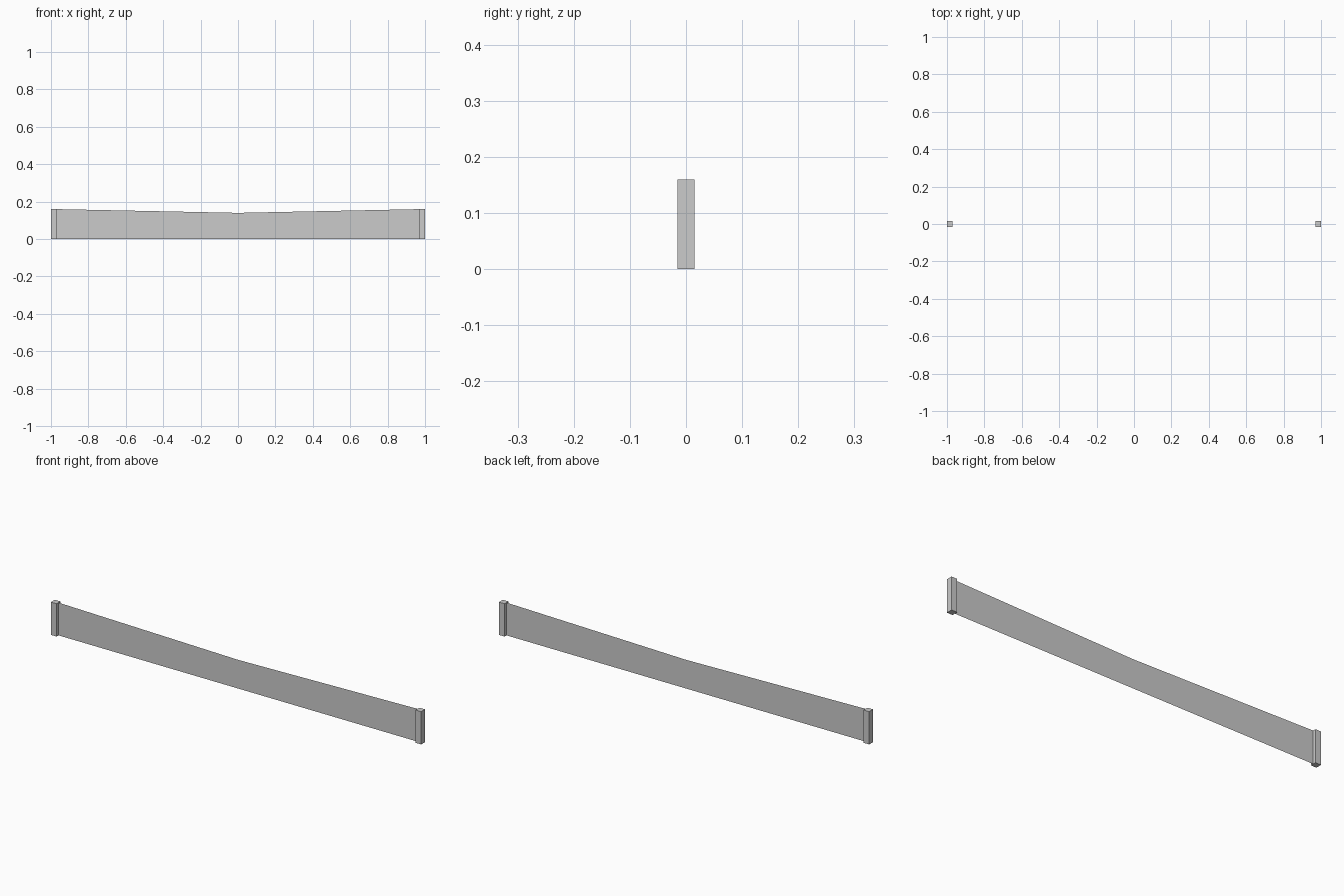
import bpy

if "Cube" in bpy.data.objects:
    bpy.data.objects.remove(bpy.data.objects["Cube"])

HALF, POST, H, MID = 1.0, 0.03, 0.16, 0.14


def add_post(name, x):
    bpy.ops.mesh.primitive_cube_add(size=1, location=(x, 0, H / 2))
    post = bpy.context.object
    post.name = name
    post.scale = (POST, POST, H)
    bpy.ops.object.transform_apply(location=False, rotation=False, scale=True)


# Square end posts
for side, name in ((-1, "left_post"), (1, "right_post")):
    add_post(name, side * (HALF - POST / 2))

# Thin net sheet, sagging to the middle
inner = HALF - POST
profile = [(-inner, H), (0, MID), (inner, H)]
verts = [(x, 0, 0) for x, _ in profile] + [(x, 0, z) for x, z in profile]
faces = [(i, i + 1, i + 4, i + 3) for i in range(2)]
mesh = bpy.data.meshes.new("net")
mesh.from_pydata(verts, [], faces)
net = bpy.data.objects.new("net", mesh)
bpy.context.collection.objects.link(net)
